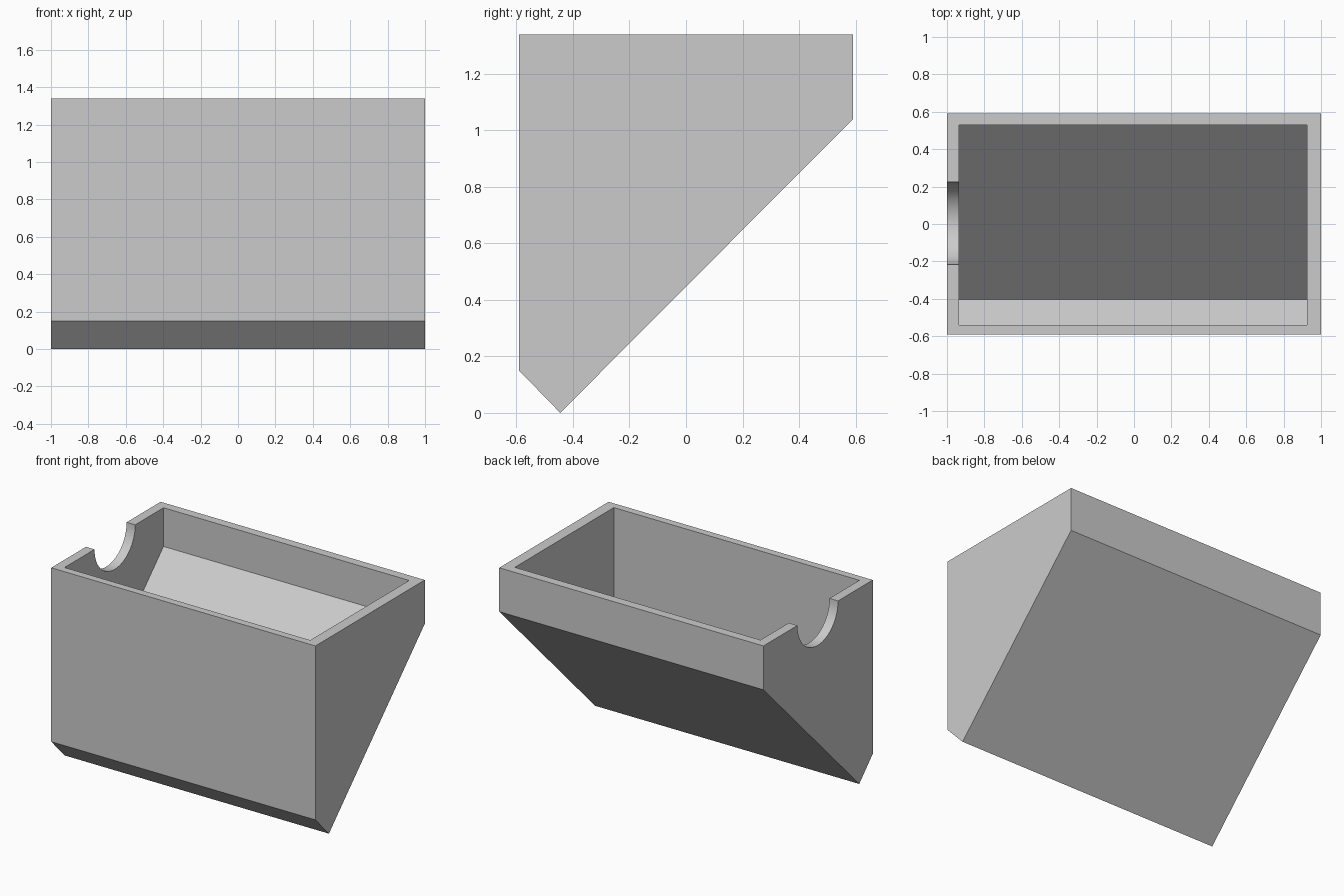
import bpy, bmesh
from math import pi, radians
from mathutils import Vector

cube = bpy.data.objects.get("Cube")
if cube:
    bpy.data.objects.remove(cube, do_unlink=True)

TOP = 1.34

grey = bpy.data.materials.new("plain grey")
grey.use_nodes = True
colour = (0.6, 0.6, 0.6, 1)
grey.diffuse_color = colour
grey.node_tree.nodes["Principled BSDF"].inputs["Base Color"].default_value = colour


def prism(name, profile, x0, x1):
    """Extrude a (y, z) profile along x."""
    bm = bmesh.new()
    face = bm.faces.new([bm.verts.new((x0, y, z)) for y, z in profile])
    ext = bmesh.ops.extrude_face_region(bm, geom=[face])["geom"]
    verts = [g for g in ext if isinstance(g, bmesh.types.BMVert)]
    bmesh.ops.translate(bm, verts=verts, vec=Vector((x1 - x0, 0, 0)))
    bmesh.ops.recalc_face_normals(bm, faces=bm.faces)
    mesh = bpy.data.meshes.new(name)
    bm.to_mesh(mesh)
    bm.free()
    mesh.materials.append(grey)
    obj = bpy.data.objects.new(name, mesh)
    bpy.context.collection.objects.link(obj)
    return obj


def cut(target, cutter):
    """Subtract the cutter, then discard it."""
    cutter.hide_render = True
    mod = target.modifiers.new(cutter.name, "BOOLEAN")
    mod.operation = "DIFFERENCE"
    mod.solver = "EXACT"
    mod.object = cutter
    bpy.context.view_layer.objects.active = target
    bpy.ops.object.modifier_apply(modifier=mod.name)
    bpy.data.objects.remove(cutter, do_unlink=True)


# Outer shell with a wedge-shaped bottom
bin_body = prism("bin_body", [(-0.591, TOP), (-0.591, 0.15), (-0.445, 0),
                              (0.591, 1.04), (0.591, TOP)], -1, 1)

# Hollow interior with a sloping floor
cut(bin_body, prism("cavity_cutter", [(-0.54, TOP + 0.1), (-0.54, 0.27), (-0.405, 0.135),
                                      (0.53, 1.075), (0.53, TOP + 0.1)], -0.935, 0.925))

# Half-round notch in the right rim
bpy.ops.mesh.primitive_cylinder_add(vertices=64, radius=0.22, depth=0.3,
                                    location=(-1, 0.004, TOP), rotation=(0, pi / 2, 0))
notch = bpy.context.object
notch.name = "notch_cutter"
notch.data.materials.append(grey)
cut(bin_body, notch)

# Smooth notch, crisp edges elsewhere
bpy.ops.object.select_all(action="DESELECT")
bin_body.select_set(True)
bpy.context.view_layer.objects.active = bin_body
bpy.ops.object.shade_smooth_by_angle(angle=radians(30))
